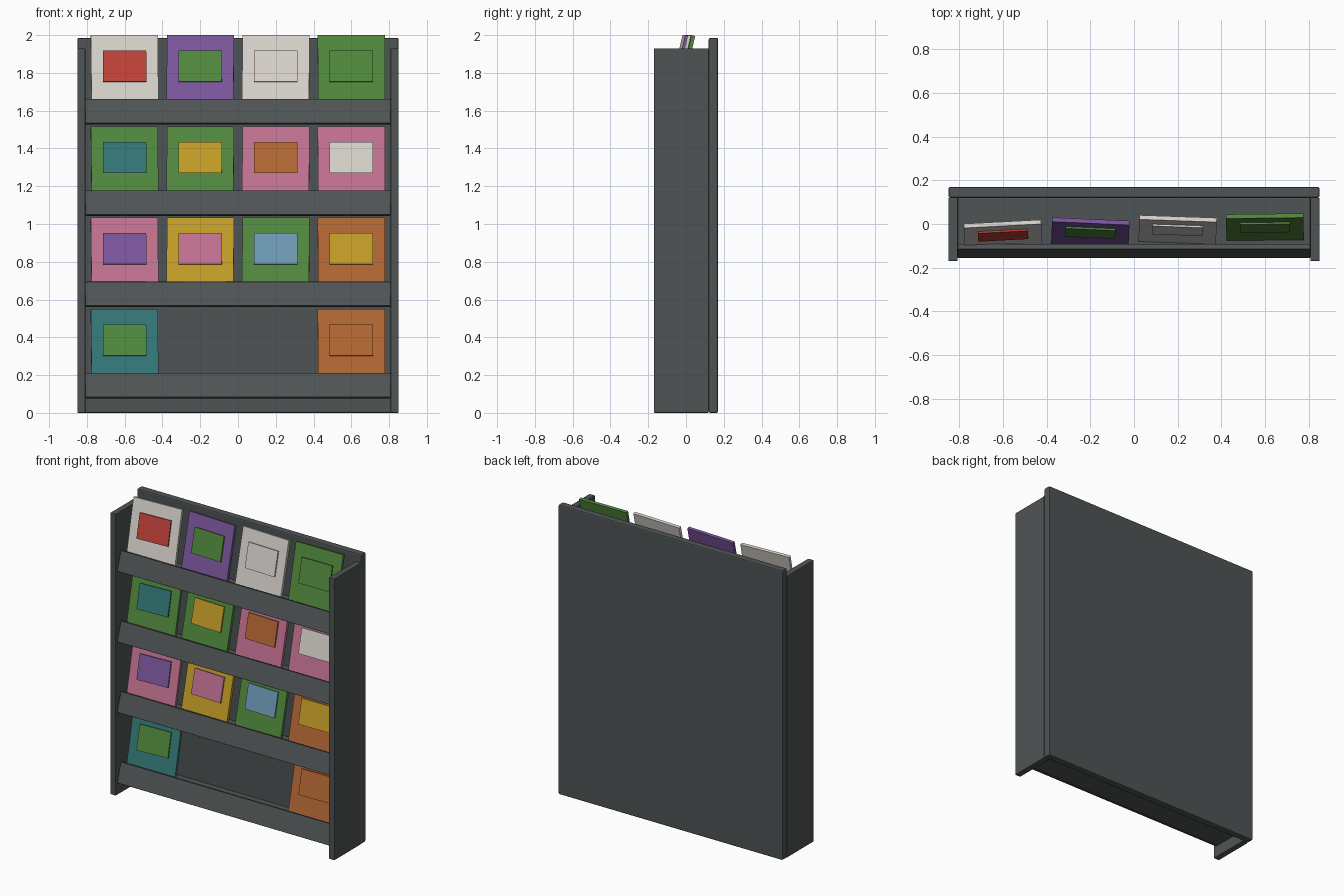
import bpy
from math import radians
from mathutils import Matrix, Vector

if "Cube" in bpy.data.objects:
    bpy.data.objects.remove(bpy.data.objects["Cube"], do_unlink=True)


def material(name, hex_code):
    srgb = [int(hex_code[i:i + 2], 16) / 255 for i in (0, 2, 4)]
    rgba = [((c + 0.055) / 1.055) ** 2.4 for c in srgb] + [1]
    mat = bpy.data.materials.new(name)
    mat.use_nodes = True
    mat.diffuse_color = rgba
    bsdf = mat.node_tree.nodes["Principled BSDF"]
    bsdf.inputs["Base Color"].default_value = rgba
    bsdf.inputs["Roughness"].default_value = 0.7
    return mat


MATS = {name: material(name, code) for name, code in {
    "charcoal": "4f5455", "cream": "d8d3cc", "red": "c0423a", "purple": "7b569d",
    "green": "51893e", "teal": "357777", "yellow": "c49e28", "orange": "b26733",
    "pink": "c27291", "blue": "6e9ab6"}.items()}


def box(name, size, matrix, colour, bevel=0.0):
    bpy.ops.mesh.primitive_cube_add(size=1)
    ob = bpy.context.object
    ob.name = name
    ob.data.transform(Matrix.Diagonal((*size, 1)))
    ob.matrix_world = matrix
    ob.data.materials.append(MATS[colour])
    if bevel:
        mod = ob.modifiers.new("soft_edges", "BEVEL")
        mod.width = bevel
        mod.segments = 2
    return ob


def at(x, y, z, tilt=0, yaw=0):
    # a negative tilt leans the top of a part backwards
    return (Matrix.Translation((x, y, z)) @ Matrix.Rotation(radians(yaw), 4, "Z")
            @ Matrix.Rotation(radians(tilt), 4, "X"))


# Cabinet: back panel and two sides
box("back_panel", (1.7, 0.05, 1.985), at(0, 0.145, 0.9925), "charcoal", 0.008)
for side, label in ((1, "left"), (-1, "right")):
    box(label + "_side", (0.042, 0.29, 1.93), at(side * 0.829, -0.025, 0.965),
        "charcoal", 0.004)

# Books on each shelf, top row first: (cover, label) or an empty place
ROWS = [
    [("cream", "red"), ("purple", "green"), ("cream", "cream"), ("green", "green")],
    [("green", "teal"), ("green", "yellow"), ("pink", "orange"), ("pink", "cream")],
    [("pink", "purple"), ("yellow", "pink"), ("green", "blue"), ("orange", "yellow")],
    [("teal", "green"), None, None, ("orange", "orange")],
]
YAWS = (3, -2.5, -2, 0.7)
BOOK = Vector((0.355, 0.02, 0.45))
STEP = 0.4834

for r, row in enumerate(ROWS):
    base = 1.527 - r * STEP
    # Shelf with a leaning front rail
    box(f"shelf_{r + 1}", (1.616, 0.25, 0.03), at(0, -0.005, base + 0.015),
        "charcoal", 0.003)
    box(f"front_rail_{r + 1}", (1.616, 0.025, 0.135),
        at(0, -0.1235, base + 0.067, -18), "charcoal", 0.003)
    # Leaning books with a thin cover plate
    for c, colours in enumerate(row):
        if not colours:
            continue
        pose = at(-0.6 + 0.4 * c, -0.05 + 0.012 * c, base + 0.2515, -13, YAWS[c])
        box(f"book_{r + 1}_{c + 1}", BOOK, pose, colours[0])
        plate = pose @ Matrix.Translation((0, -0.0145, 0.055))
        box(f"book_label_{r + 1}_{c + 1}", (0.23, 0.009, 0.168), plate, colours[1])
